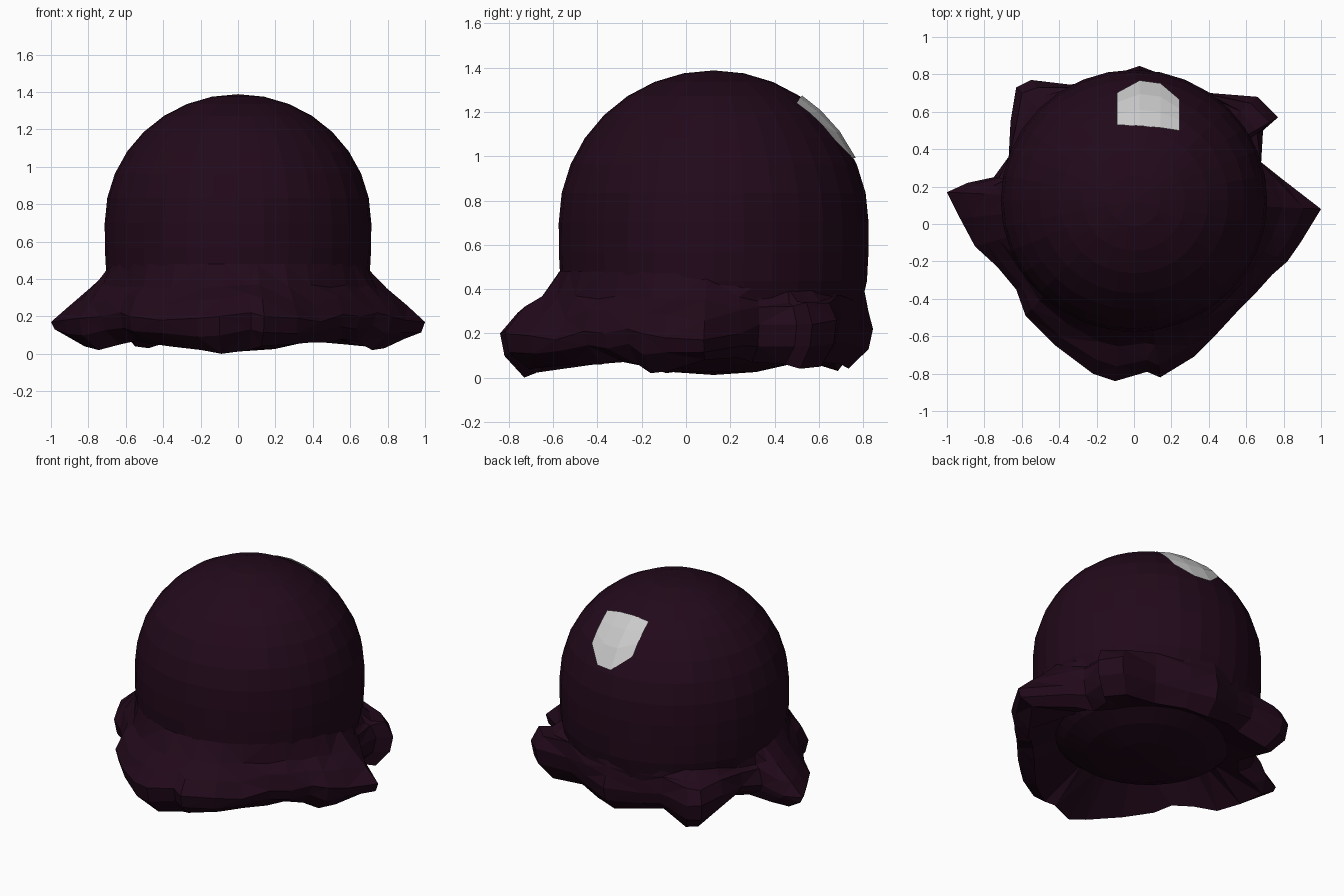
import bpy, bmesh, math, random

if "Cube" in bpy.data.objects:
    bpy.data.objects.remove(bpy.data.objects["Cube"])

random.seed(4)
CY, CZ, R, RZ = 0.125, 0.70, 0.70, 0.688   # body ellipsoid

dark = bpy.data.materials.new("dark_plum")
dark.diffuse_color = (0.0155, 0.0028, 0.0105, 1)
dark.use_nodes = True
dark.node_tree.nodes["Principled BSDF"].inputs["Base Color"].default_value = dark.diffuse_color


def finish(bm, name, mat=None):
    bmesh.ops.recalc_face_normals(bm, faces=bm.faces)
    me = bpy.data.meshes.new(name)
    bm.to_mesh(me)
    bm.free()
    ob = bpy.data.objects.new(name, me)
    bpy.context.collection.objects.link(ob)
    if mat:
        me.materials.append(mat)
    return ob


# round body: faceted dome, fuller and flatter below its middle
bm = bmesh.new()
bmesh.ops.create_uvsphere(bm, u_segments=32, v_segments=16, radius=1)
for v in bm.verts:
    x, y, t = v.co
    if -0.99 < t < -0.01:
        k = math.sqrt((1 - t ** 4) / (1 - t ** 2))
        x, y = x * k, y * k
    v.co = (x * R * 1.018, y * R + CY, t * RZ + CZ)
finish(bm, "round_body", dark)

# ragged skirt: outline x, y, rim height, bottom height
OUTLINE = [
    (1.0, .08, .17, .08), (.89, -.10, .18, .03), (.82, -.20, .20, .02),
    (.74, -.27, .22, .06), (.65, -.37, .20, .08), (.56, -.46, .21, .06),
    (.44, -.59, .17, .06), (.32, -.71, .19, .05), (.14, -.82, .20, .04),
    (.07, -.79, .22, .02), (-.10, -.84, .20, .0), (-.22, -.80, .19, .02),
    (-.42, -.65, .18, .04), (-.58, -.49, .20, .06), (-.63, -.35, .22, .07),
    (-.73, -.23, .20, .05), (-.85, -.12, .19, .02), (-.93, .03, .18, .04),
    (-1.0, .17, .17, .08), (-.89, .22, .17, .10), (-.75, .25, .22, .12),
    (-.67, .36, .23, .13), (-.66, .55, .24, .09), (-.63, .73, .23, .04),
    (-.55, .77, .22, .03), (-.34, .745, .24, .09), (-.20, .77, .22, .08),
    (.03, .845, .22, .04), (.20, .78, .23, .06), (.41, .70, .27, .07),
    (.66, .68, .26, .05), (.77, .57, .24, .04), (.69, .50, .24, .06),
    (.68, .33, .24, .07), (.78, .25, .20, .09)]
bm = bmesh.new()
rings = []
for x, y, zt, zb in OUTLINE:
    a = math.atan2(y - CY, x)
    r = math.hypot(x, y - CY)
    back = min(1, max(0, (y + .1) / .6))     # 0 at the front, 1 at the back

    def mix(t):
        return 0.67 + (r - 0.67) * t

    def j(s):
        return random.uniform(-s, s)

    prof = [(0.70 - .02 * back, 0.48 - .08 * back), (mix(.38), 0.36 - .01 * back + j(.012)),
            (mix(.74) + j(.01), zt + .09 + j(.015)),
            (r, zt), (r - .02, (zt + zb) / 2 + j(.015)),
            (max(r - .11, .60), zb), (0.54 - .06 * back, 0.19 - .07 * back)]
    rings.append([bm.verts.new((p * math.cos(a), CY + p * math.sin(a), z)) for p, z in prof])
n = len(rings)
for i in range(n):
    A, B = rings[i], rings[(i + 1) % n]
    for k in range(len(A) - 1):
        bm.faces.new((A[k], A[k + 1], B[k + 1], B[k]))
bmesh.ops.triangulate(bm, faces=bm.faces)
finish(bm, "ragged_skirt", dark)

# pale patch on the upper back, laid just over the dome
COLS = [(-.09, .525, .695), (.03, .52, .76), (.14, .51, .745), (.24, .495, .66)]
bm = bmesh.new()
grid = []
for x, y0, y1 in COLS:
    col = []
    for t in (0, .35, .7, 1):
        y = y0 + (y1 - y0) * t
        q = (x / R) ** 2 + ((y - CY) / R) ** 2
        z = CZ + RZ * math.sqrt(max(0, 1 - q))
        col.append(bm.verts.new((x * 1.012, CY + (y - CY) * 1.012, CZ + (z - CZ) * 1.012)))
    grid.append(col)
for A, B in zip(grid, grid[1:]):
    for k in range(3):
        bm.faces.new((A[k], B[k], B[k + 1], A[k + 1]))
finish(bm, "pale_patch")
